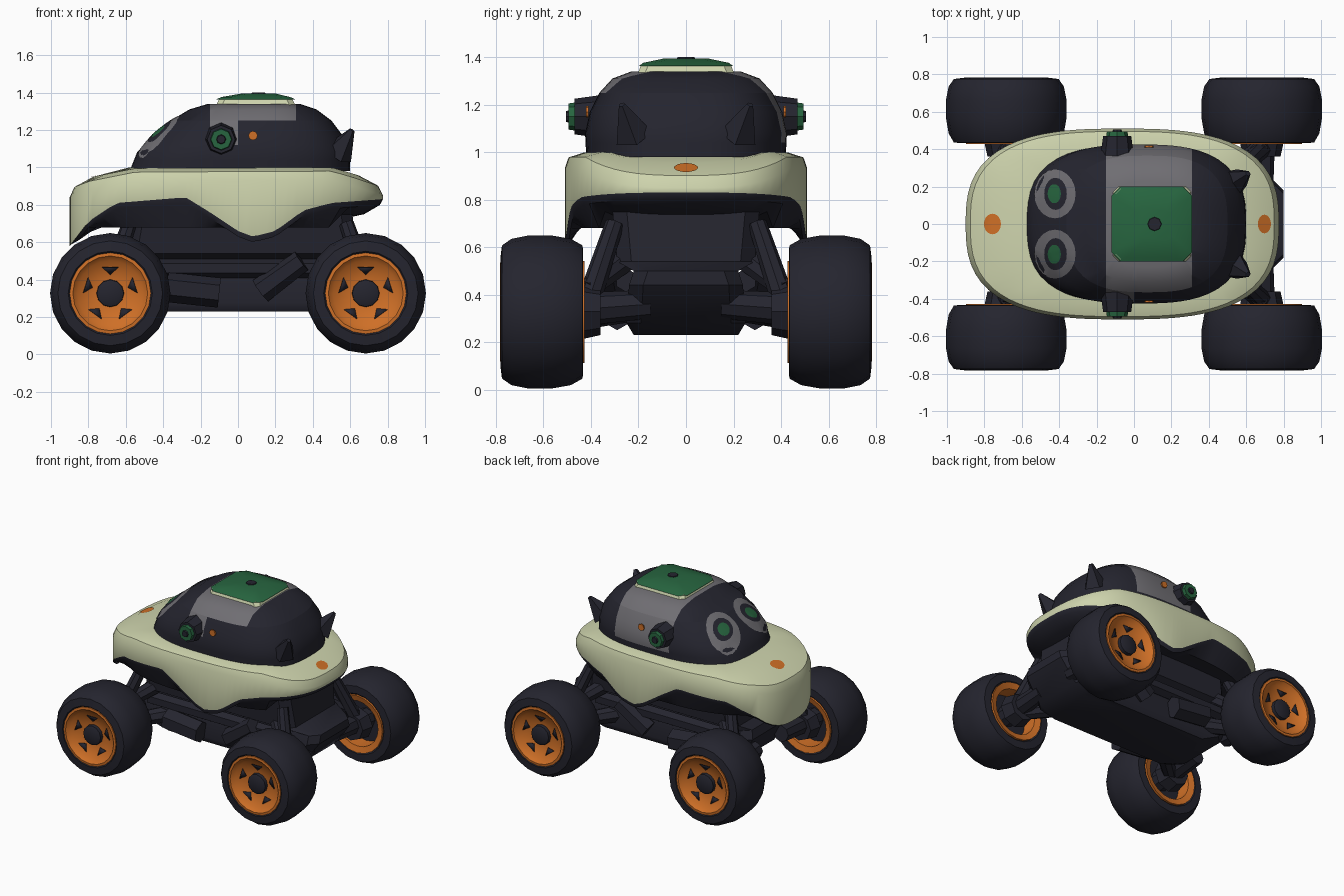
import bpy, bmesh, math
from mathutils import Vector, Matrix
from mathutils.bvhtree import BVHTree

cube = bpy.data.objects.get("Cube")
if cube:
    bpy.data.objects.remove(cube)


def material(name, rgb):
    m = bpy.data.materials.new(name)
    m.use_nodes = True
    m.diffuse_color = (*rgb, 1)
    m.node_tree.nodes["Principled BSDF"].inputs["Base Color"].default_value = (*rgb, 1)
    return m


DARK = material("dark navy", (0.018, 0.018, 0.028))
CREAM = material("pale cream", (0.62, 0.66, 0.42))
ORANGE = material("orange", (0.62, 0.16, 0.02))
GREY = material("grey", (0.16, 0.155, 0.17))
GREEN = material("green", (0.02, 0.13, 0.05))
parts = []


def finish(name, bm, mats):
    bmesh.ops.recalc_face_normals(bm, faces=bm.faces)
    me = bpy.data.meshes.new(name)
    bm.to_mesh(me)
    bm.free()
    for m in mats:
        me.materials.append(m)
    ob = bpy.data.objects.new(name, me)
    bpy.context.collection.objects.link(ob)
    parts.append(ob)
    return ob


def loft(rings, bands=None, caps=(True, True), closed=False):
    """Bridge equal rings of points; bands gives a material index per strip."""
    bm = bmesh.new()
    vs = [[bm.verts.new(p) for p in r] for r in rings]
    n = len(vs[0])
    for i in range(len(vs) - (not closed)):
        a, b = vs[i], vs[(i + 1) % len(vs)]
        for j in range(n):
            k = (j + 1) % n
            f = bm.faces.new((a[j], a[k], b[k], b[j]))
            f.material_index = bands[i] if bands else 0
    for use, ring, band in ((caps[0], vs[0], 0), (caps[1], vs[-1], -1)):
        if use:
            bm.faces.new(ring).material_index = bands[band] if bands else 0
    return bm


def oval(x0, x1, half, power, n=96):
    """Superellipse outline sampled by polar angle."""
    c, a = (x0 + x1) / 2, (x1 - x0) / 2
    pts = []
    for i in range(n):
        t = math.tau * i / n
        u, v = math.cos(t), math.sin(t)
        r = (abs(u / a) ** power + abs(v / half) ** power) ** (-1 / power)
        pts.append((c + r * u, r * v))
    return pts


def graph(points, x):
    for (x0, y0), (x1, y1) in zip(points, points[1:]):
        if x <= x1:
            return y0 + (y1 - y0) * max(0, (x - x0) / (x1 - x0))
    return points[-1][1]


def lathe(profile, centre, side, n=20, closed=False, bands=None, caps=(True, True)):
    """Spin (radius, offset) pairs about the y axis; side is the outward sign."""
    cx, cy, cz = centre
    rings = [[(cx + r * math.cos(math.tau * i / n), cy + side * d,
               cz + r * math.sin(math.tau * i / n)) for i in range(n)] for r, d in profile]
    return loft(rings, bands, caps, closed)


def beam(name, a, b, r0, r1, mat=DARK, n=8):
    a, b = Vector(a), Vector(b)
    bm = bmesh.new()
    rot = (b - a).to_track_quat('Z', 'Y').to_matrix().to_4x4()
    bmesh.ops.create_cone(bm, cap_ends=True, segments=n, radius1=r0, radius2=r1,
                          depth=(b - a).length, matrix=Matrix.Translation((a + b) / 2) @ rot)
    return finish(name, bm, [mat])


def box_rings(x0, x1, half, z, cut):
    return [(x, y, z) for x, y in ((x0 + cut, -half), (x1 - cut, -half), (x1, cut - half),
            (x1, half - cut), (x1 - cut, half), (x0 + cut, half), (x0, half - cut), (x0, cut - half))]


# Body shell: pale upper with a wavy lower edge, dark underside
hem = [(-.9, .58), (-.8, .71), (-.65, .81), (-.28, .84), (-.15, .76), (0, .66), (.08, .63),
       (.2, .66), (.35, .77), (.5, .81), (.77, .83)]
crown = [(-.9, .90), (-.8, .94), (-.55, .99), (.5, .995), (.62, .96), (.77, .91)]
plan = oval(-.9, .775, .51, 2.8)
levels = [(.6, lambda x: .70), (.88, lambda x: .68 if x < .5 else .75),
          (.98, lambda x: max(.6, graph(hem, x) - .03)), (1, lambda x: graph(hem, x)),
          (1, lambda x: graph(crown, x) - .06), (.97, lambda x: graph(crown, x) - .015),
          (.85, lambda x: graph(crown, x) + .005), (.62, lambda x: 1.0)]
rings = [[(-.0625 + (x + .0625) * s, y * s, f(-.0625 + (x + .0625) * s)) for x, y in plan]
         for s, f in levels]
shell = finish("body_shell", loft(rings, [0, 0, 0, 1, 1, 1, 1]), [DARK, CREAM])

# Cabin dome with a grey band across the roof and sides
dome_rows = [(.98, -.58, .60, .42), (1.08, -.54, .595, .425), (1.17, -.46, .56, .405),
             (1.25, -.36, .50, .365), (1.31, -.26, .42, .31), (1.34, -.16, .33, .23)]
bm = loft([[(x, y, z) for x, y in oval(x0, x1, h, 2.8, 64)] for z, x0, x1, h in dome_rows])
for co, no in (((-.15, 0, 0), (1, 0, 0)), ((.31, 0, 0), (1, 0, 0)), ((0, 0, 0), (1, 0, 0)),
               ((0, 0, 1.04), (0, 0, 1)), ((0, 0, 1.12), (0, 0, 1)), ((0, 0, 1.25), (0, 0, 1))):
    bmesh.ops.bisect_plane(bm, geom=bm.verts[:] + bm.edges[:] + bm.faces[:], plane_co=co, plane_no=no)
for f in bm.faces:
    c = f.calc_center_median()
    low = 1.04 if c.y > 0 else 1.12 if c.x < 0 else 1.25
    f.material_index = int(-.15 < c.x < .31 and c.z > low)
dome = finish("cabin_dome", bm, [DARK, GREY])


def patch(name, base, cx, cy, rx, ry, mat, lift):
    """Thin round marking draped on a surface from above."""
    tree = BVHTree.FromPolygons([v.co for v in base.data.vertices],
                                [p.vertices[:] for p in base.data.polygons])
    bm = bmesh.new()
    bmesh.ops.create_circle(bm, cap_ends=True, cap_tris=True, segments=20, radius=1)
    bmesh.ops.subdivide_edges(bm, edges=bm.edges[:], cuts=2, use_grid_fill=True)
    for v in bm.verts:
        hit, normal, _, _ = tree.ray_cast(Vector((cx + rx * v.co.x, cy + ry * v.co.y, 3)), Vector((0, 0, -1)))
        if hit:
            v.co = hit + normal * lift
    ob = finish(name, bm, [mat])
    return ob


for side, label in ((1, "back"), (-1, "front")):
    patch(label + "_eye_ring", dome, -.42, side * .16, .11, .13, GREY, .004)
    patch(label + "_eye_socket", dome, -.415, side * .16, .06, .085, DARK, .007)
    patch(label + "_eye_pupil", dome, -.42, side * .16, .035, .05, GREEN, .0095)
patch("nose_spot", shell, -.755, 0, .045, .055, ORANGE, .005)
patch("tail_spot", shell, .695, 0, .035, .05, ORANGE, .005)

# Roof hatch
finish("hatch_frame", loft([box_rings(-.12, .31, .205, 1.325, .03),
                            box_rings(-.10, .29, .19, 1.365, .03)]), [CREAM])
finish("hatch_panel", loft([box_rings(-.12, .31, .20, 1.362, .05), box_rings(-.09, .28, .18, 1.376, .05),
                            box_rings(.02, .20, .09, 1.395, .03)]), [GREEN])
beam("hatch_knob", (.11, 0, 1.38), (.11, 0, 1.4), .045, .035)

# Side lamps and pointed rear ears
for side, label in ((1, "back"), (-1, "front")):
    beam(label + "_lamp_mount", (-.09, side * .36, 1.15), (-.09, side * .47, 1.15), .09, .075)
    beam(label + "_lamp", (-.09, side * .46, 1.15), (-.09, side * .495, 1.15), .06, .055, GREEN)
    beam(label + "_lamp_cap", (-.09, side * .49, 1.15), (-.09, side * .505, 1.15), .028, .022)
    beam(label + "_ear", (.53, side * .22, 1.07), (.61, side * .27, 1.2), .085, .015, n=5)
    beam(label + "_orange_stud", (.08, side * .41, 1.17), (.08, side * .42, 1.17), .025, .025, ORANGE)

# Chassis hull, belly and running boards
hull = [(.23, -.48, .58, .22), (.28, -.6, .68, .25), (.44, -.68, .8, .24), (.5, -.66, .8, .22),
        (.54, -.6, .64, .29), (.76, -.56, .61, .31)]
finish("chassis", loft([box_rings(x0, x1, h, z, .06) for z, x0, x1, h in hull]), [DARK])
for side, label in ((1, "back"), (-1, "front")):
    beam(label + "_running_board", (-.38, side * .29, .36), (-.1, side * .29, .33), .08, .08, n=6)
    beam(label + "_side_rail", (-.55, side * .25, .46), (.55, side * .25, .46), .05, .05, n=6)
    beam(label + "_strut", (.12, side * .27, .34), (.34, side * .3, .5), .07, .06, n=6)

# Wheels with tyre, dished rim, windows, hub and suspension
tyre = [(.2, -.15), (.225, -.172), (.28, -.17), (.308, -.12), (.322, -.04), (.322, .06),
        (.308, .13), (.28, .17), (.225, .177), (.2, .15)]
for x in (-.683, .683):
    for side in (-1, 1):
        tag = ("rear_" if x > 0 else "nose_") + ("back_" if side > 0 else "front_")
        c = Vector((x, side * .605, .327))
        finish(tag + "tyre", lathe(tyre, c, side, closed=True, caps=(False, False)), [DARK])
        rim = [(.17, -.05), (.17, -.165), (.215, -.178), (.217, -.1), (.217, .176), (.2, .178),
               (.175, .15), (.08, .125)]
        finish(tag + "rim", lathe(rim, c, side, caps=(False, True)), [ORANGE])
        finish(tag + "hub", lathe([(.075, .11), (.072, .15), (.05, .16)], c, side, 12), [DARK])
        finish(tag + "rim_back", lathe([(.168, -.06), (.168, -.052)], c, side), [DARK])
        # five triangular windows
        bm = bmesh.new()
        for i in range(5):
            t = math.tau * i / 5 + math.pi / 2
            tri = [bm.verts.new((x + r * math.cos(t + a), c.y + side * d, c.z + r * math.sin(t + a)))
                   for r, a, d in ((.1, 0, .134), (.145, .3, .147), (.145, -.3, .147))]
            bm.faces.new(tri)
        windows = finish(tag + "rim_windows", bm, [DARK])
        windows.modifiers.new("thickness", "SOLIDIFY").thickness = .006
        windows.modifiers["thickness"].offset = 0
        # axle, knuckle and arms
        s = math.copysign(1, x)
        beam(tag + "axle", (x, side * .15, .36), (x, side * .56, .33), .06, .075)
        beam(tag + "knuckle", (x, side * .36, .33), (x, side * .45, .33), .1, .12)
        beam(tag + "lower_arm", (s * .42, side * .2, .35), (x, side * .42, .3), .06, .045)
        beam(tag + "upper_arm", (s * .5, side * .24, .56), (x, side * .42, .42), .055, .045)
        beam(tag + "shock", (s * .58, side * .3, .7), (x, side * .4, .4), .04, .05)

# Smooth shading that keeps the hard edges
bpy.ops.object.select_all(action='DESELECT')
for ob in parts:
    ob.select_set(True)
bpy.context.view_layer.objects.active = shell
bpy.ops.object.shade_smooth_by_angle(angle=math.radians(35))
